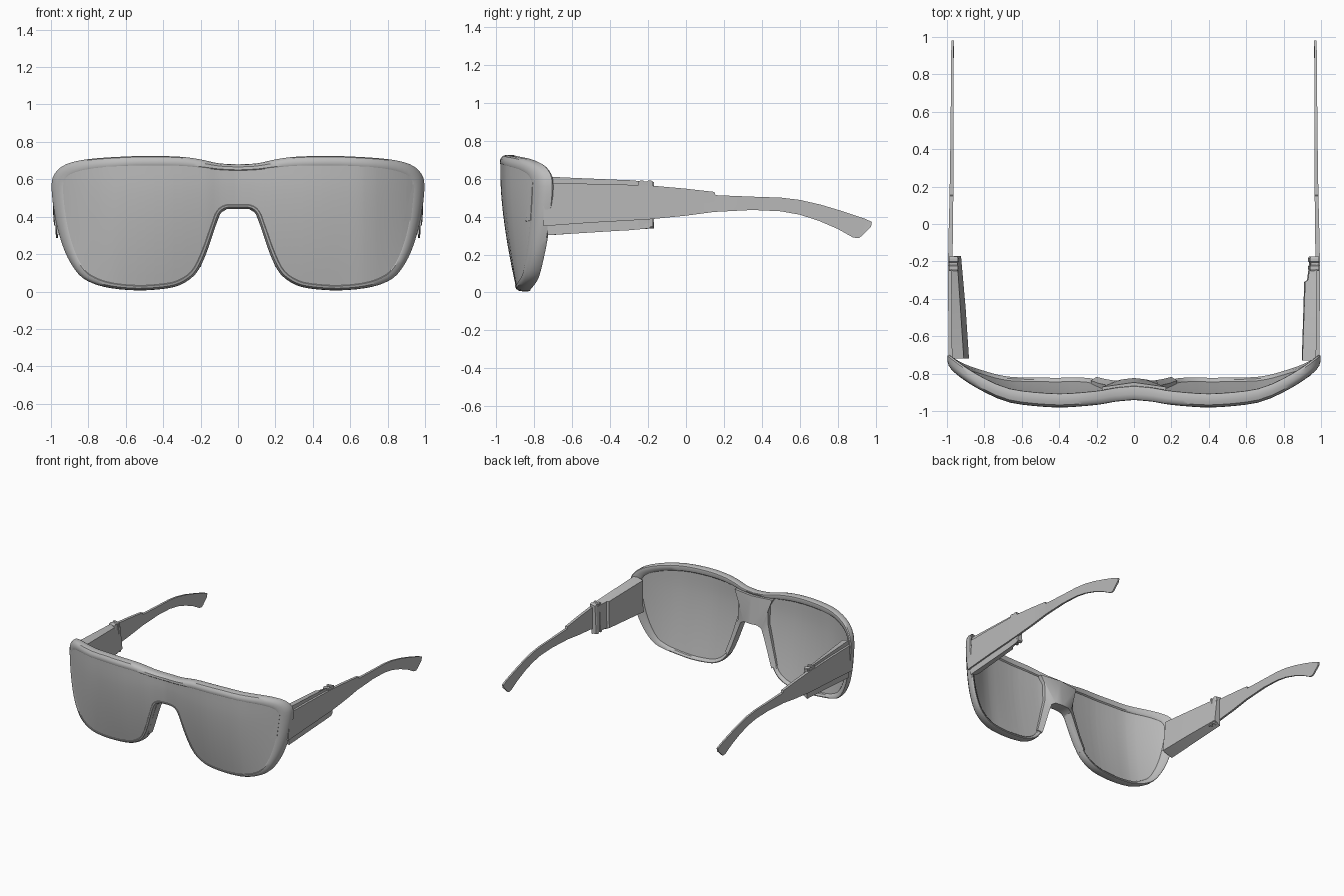
import bpy, bmesh, math
from mathutils import Vector

cube = bpy.data.objects.get("Cube")
if cube:
    bpy.data.objects.remove(cube)

grey = bpy.data.materials.new("plain grey")
grey.use_nodes = True
grey.diffuse_color = (0.5, 0.5, 0.5, 1)
grey.node_tree.nodes["Principled BSDF"].inputs["Base Color"].default_value = (0.5, 0.5, 0.5, 1)


def loft(name, rings, closed=False, angle=35):
    """Skin a list of equal rings; cap the ends unless closed."""
    bm = bmesh.new()
    rows = [[bm.verts.new(p) for p in ring] for ring in rings]
    pairs = list(zip(rows, rows[1:]))
    if closed:
        pairs.append((rows[-1], rows[0]))
    else:
        bm.faces.new(rows[0])
        bm.faces.new(rows[-1])
    n = len(rows[0])
    for a, b in pairs:
        for i in range(n):
            j = (i + 1) % n
            bm.faces.new((a[i], a[j], b[j], b[i]))
    bmesh.ops.remove_doubles(bm, verts=bm.verts, dist=0.0005)
    bmesh.ops.recalc_face_normals(bm, faces=bm.faces)
    mesh = bpy.data.meshes.new(name)
    bm.to_mesh(mesh)
    bm.free()
    mesh.materials.append(grey)
    obj = bpy.data.objects.new(name, mesh)
    bpy.context.collection.objects.link(obj)
    bpy.ops.object.select_all(action="DESELECT")
    obj.select_set(True)
    bpy.context.view_layer.objects.active = obj
    bpy.ops.object.shade_smooth_by_angle(angle=math.radians(angle))


def spline(points, steps):
    """Catmull-Rom curve through the points."""
    pts = [Vector(p) for p in points]
    pts = [2 * pts[0] - pts[1]] + pts + [2 * pts[-1] - pts[-2]]
    out = []
    for a, b, c, d in zip(pts, pts[1:], pts[2:], pts[3:]):
        for k in range(steps):
            t = k / steps
            out.append(b + 0.5 * t * (c - a + t * (2 * a - 5 * b + 4 * c - d + t * (3 * (b - c) + d - a))))
    return out + [pts[-2]]


def lookup(table, x):
    if x <= table[0][0]:
        return table[0][1]
    for a, b in zip(table, table[1:]):
        if x <= b[0]:
            return a[1] + (b[1] - a[1]) * (x - a[0]) / max(b[0] - a[0], 1e-6)
    return table[-1][1]


# Wrapped front surface: y from x, leaning back towards the bottom
wrap = spline([(0, -.943), (.1, -.952), (.2, -.969), (.4, -.983), (.6, -.968), (.7, -.946),
               (.8, -.901), (.9, -.842), (1, -.767)], 4)


def front_y(x, z):
    x = abs(x)
    lean = 0.095 * max(0, (0.6 - z) / 0.6) ** 1.6
    return lookup(wrap, x) + lean * max(0, 1 - x ** 3)


# Half outline of the front: x, z, rim width
half = spline([(0, .68, .035), (.1, .685, .035), (.2, .706, .045), (.3, .72, .05), (.45, .725, .052),
               (.6, .722, .052), (.8, .708, .055), (.92, .68, .06), (.98, .63, .065), (.997, .56, .064),
               (.982, .42, .06), (.952, .29, .055), (.91, .18, .05), (.85, .09, .042), (.78, .045, .036),
               (.68, .018, .03), (.54, .006, .028), (.4, .014, .028), (.31, .035, .028),
               (.23, .09, .028), (.175, .19, .028), (.12, .35, .025), (.095, .415, .025),
               (.06, .44, .025), (0, .442, .025)], 3)
loop = half + [Vector((-p.x, p.y, p.z)) for p in reversed(half[1:-1])]


def inset(i, part):
    p = loop[i]
    t = (loop[(i + 1) % len(loop)] - loop[i - 1]).to_2d().normalized()
    return p.x + t.y * p.z * part, p.y - t.x * p.z * part


# Rim swept round the outline: share of width, depth
section = [(0, .034), (.1, .016), (.4, .004), (.85, .002), (1, .006),
           (1, .06), (.85, .07), (.3, .077), (.1, .075), (0, .064)]
rings = []
for i in range(len(loop)):
    ring = []
    for part, depth in section:
        x, z = inset(i, part)
        ring.append((x, front_y(x, z) + depth, z))
    rings.append(ring)
loft("front_rim", rings, closed=True)

# One-piece shield lens, in columns that run up the front and down the back
edge = [inset(i, 0.8) for i in range(len(half))]
tip = max(range(len(edge)), key=lambda i: edge[i][0])
upper, lower = sorted(edge[:tip + 1]), sorted(edge[tip:])
xs = sorted({round(max(p[0], 0), 4) for p in edge})
xs = [-x for x in reversed(xs) if x > 0] + xs
ROWS = 12
rings = []
for x in xs:
    top, low = lookup(upper, abs(x)), lookup(lower, abs(x))
    heights = [low + (top - low) * k / ROWS for k in range(ROWS + 1)]
    rings.append([(x, front_y(x, z) + .005, z) for z in heights]
                 + [(x, front_y(x, z) + .06, z) for z in reversed(heights)])
loft("shield_lens", rings, angle=50)

# Nose bridge behind the lens: inner and outer edge of each half, depth
bridge = [((0, .44), (0, .66), .108), ((.06, .44), (.17, .66), .106), ((.093, .42), (.135, .6), .1),
          ((.12, .35), (.135, .46), .097), ((.165, .22), (.19, .27), .092),
          ((.2, .13), (.23, .15), .088)]
rings = []
for side, stations in ((-1, bridge[:0:-1]), (1, bridge)):
    for a, b, back in stations:
        ring = []
        for (x, z), depth in ((a, .025), (b, .025), (b, back - .012), (a, back)):
            ring.append((side * x, front_y(x, z) + depth, z))
        rings.append(ring)
loft("nose_bridge", rings)

# Temple stations: y, top, bottom, backward rake of the top, outer x, thickness
arm = [(-.75, .575, .35, 0, .99, .025), (-.5, .573, .368, 0, .993, .025),
       (-.2, .565, .385, 0, .994, .024), (0, .547, .405, 0, .99, .022),
       (.15, .53, .425, 0, .986, .02), (.155, .513, .425, 0, .986, .02),
       (.35, .505, .435, 0, .983, .018), (.5, .5, .428, 0, .981, .016),
       (.6, .488, .41, 0, .98, .015), (.7, .463, .378, .01, .979, .014),
       (.8, .427, .335, .03, .978, .014), (.88, .39, .29, .06, .977, .013),
       (.91, .372, .286, .07, .976, .013), (.925, .345, .297, .05, .976, .013)]
# Side guard stations: y, top, bottom, outer x, upper inner x, lower inner x
guards = {1: [(-.73, .61, .302, .974, .9, .897), (-.31, .592, .328, .977, .915, .91),
              (-.3, .592, .328, .977, .93, .925), (-.19, .583, .338, .98, .945, .94)],
          -1: [(-.72, .61, .302, .974, .91, .882), (-.45, .597, .32, .976, .928, .9),
               (-.17, .583, .338, .98, .947, .925)]}
# Clasp stations: y, swell
clasp = [(-.25, 0), (-.24, .005), (-.225, .005), (-.22, 0),
         (-.205, 0), (-.2, .005), (-.185, .005), (-.175, 0)]

for side, word in ((1, "left"), (-1, "right")):
    loft(word + "_temple", [[(side * x, y + r, t), (side * (x - .04 * (t - b)), y, b),
                             (side * (x - w), y, b), (side * (x - w), y + r, t)]
                            for y, t, b, r, x, w in arm], angle=25)
    loft(word + "_side_guard", [[(side * o, y, t), (side * (o - .004), y, b),
                                 (side * lo, y, b + .03), (side * up, y, t - .02)]
                                for y, t, b, o, up, lo in guards[side]], angle=25)
    loft(word + "_clasp", [[(side * .99, y, .585 + s), (side * .975, y, .35 - s),
                            (side * (.935 - s), y, .355 - s), (side * (.945 - s), y, .58 + s)]
                           for y, s in clasp], angle=20)

# Small raised plate at the outer edge of the left lens
corners = [(.885, .375), (.925, .38), (.945, .58), (.935, .57)]
loft("lens_side_plate", [[(x, front_y(x, z) + depth, z) for x, z in corners]
                         for depth in (0, .008)])
